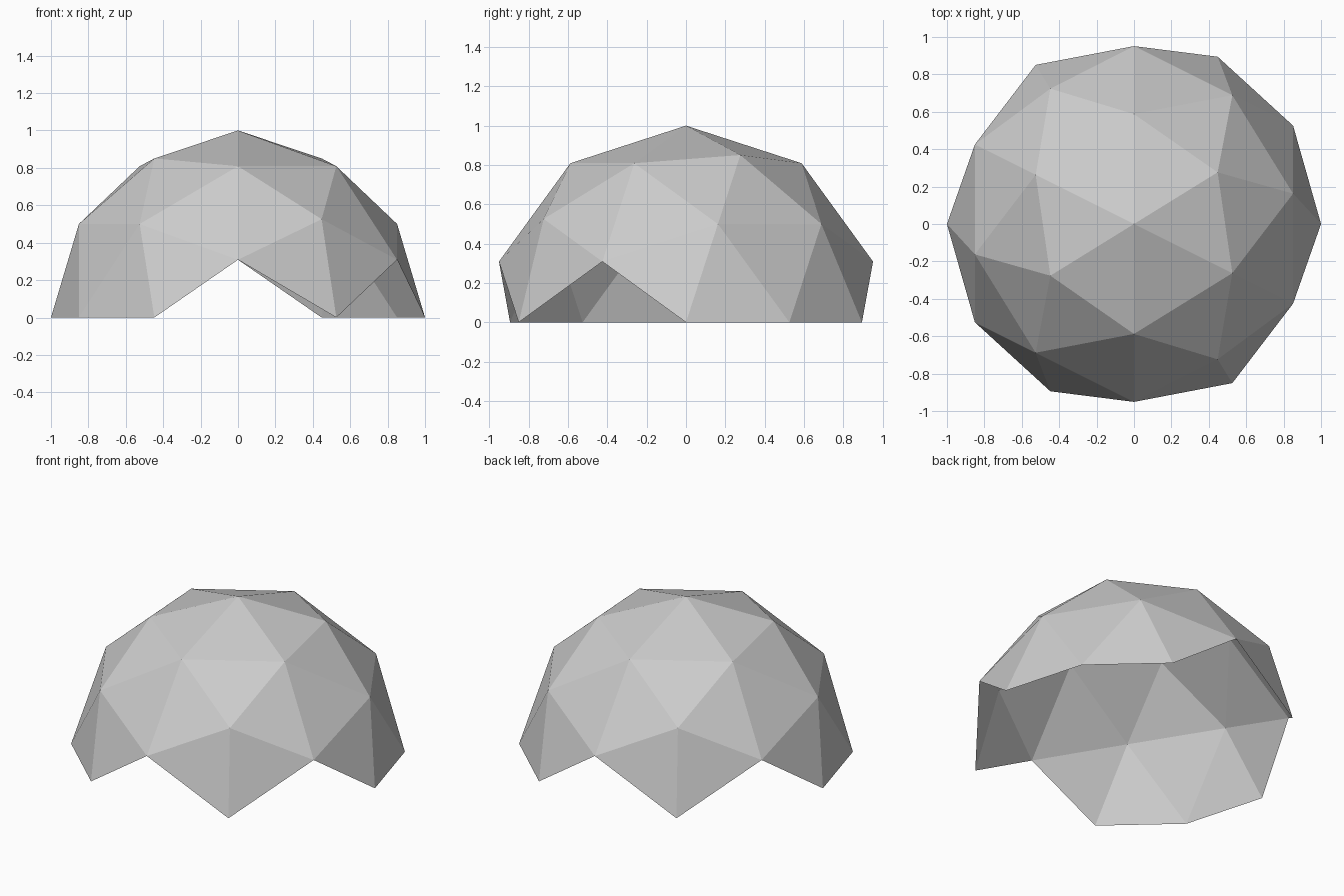
import bpy, bmesh, math
from mathutils import Matrix

if "Cube" in bpy.data.objects:
    bpy.data.objects.remove(bpy.data.objects["Cube"])

# Geodesic dome: two-frequency icosphere standing on an edge midpoint
tilt = math.atan(2 / (1 + math.sqrt(5)))
bm = bmesh.new()
bmesh.ops.create_icosphere(bm, subdivisions=2, radius=1)
turn = Matrix.Rotation(tilt, 4, 'Z') @ Matrix.Rotation(-tilt, 4, 'Y')
bmesh.ops.transform(bm, matrix=turn, verts=bm.verts)

# Drop every panel reaching below the ground, leaving the triangular doorways open
below = [v for v in bm.verts if v.co.z < -0.01]
bmesh.ops.delete(bm, geom=below, context='VERTS')
for f in bm.faces:
    f.smooth = False

mesh = bpy.data.meshes.new("dome_shell")
bm.to_mesh(mesh)
bm.free()

# Plain light grey panels
grey = bpy.data.materials.new("light grey")
grey.diffuse_color = (0.6, 0.6, 0.6, 1)
grey.use_nodes = True
grey.node_tree.nodes["Principled BSDF"].inputs["Base Color"].default_value = grey.diffuse_color
mesh.materials.append(grey)

dome = bpy.data.objects.new("dome_shell", mesh)
bpy.context.collection.objects.link(dome)
